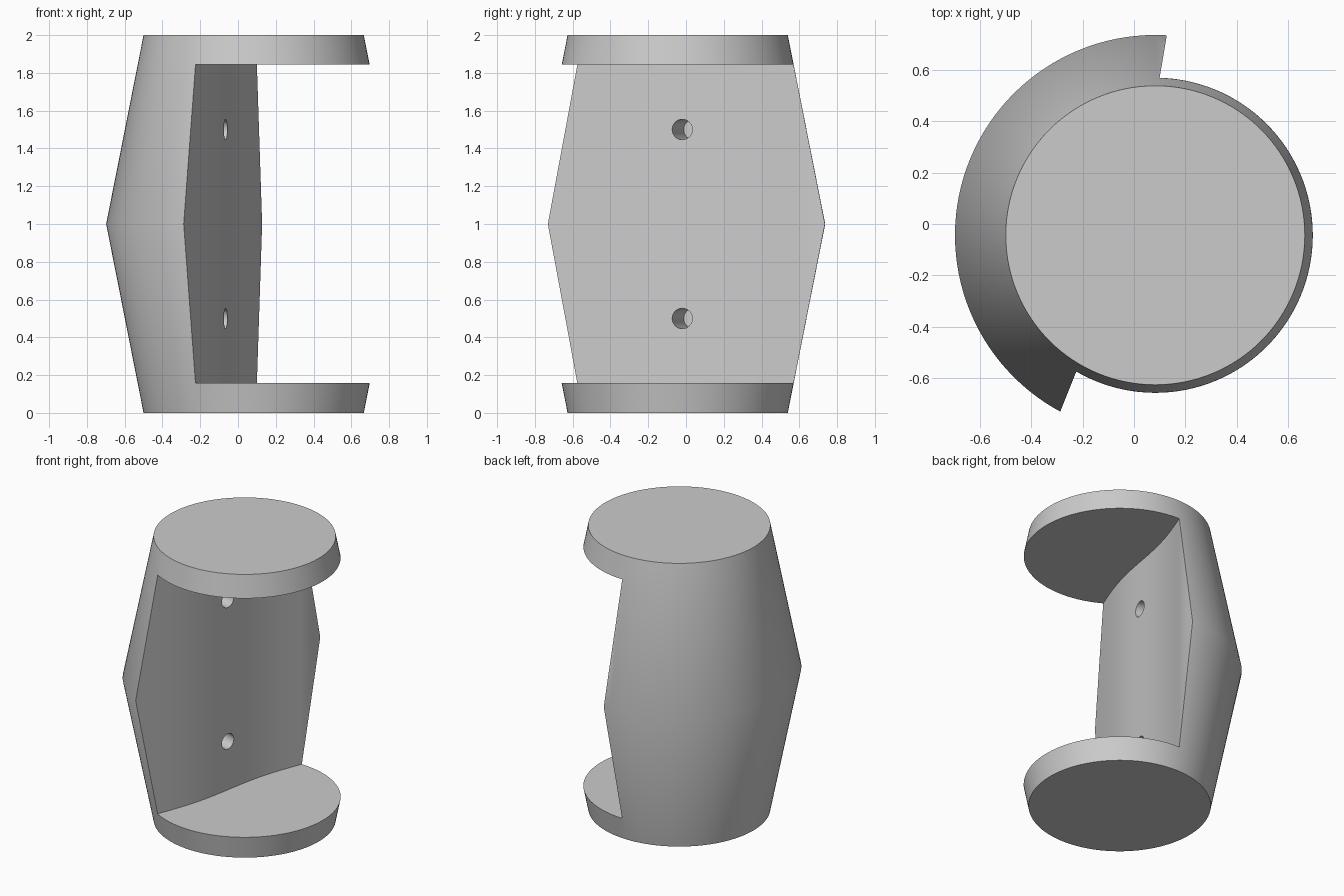
import bpy, bmesh, math
from mathutils import Matrix, Vector

if "Cube" in bpy.data.objects:
    bpy.data.objects.remove(bpy.data.objects["Cube"], do_unlink=True)

CX, CY = 0.083, -0.044          # barrel axis
END_R, MID_R = 0.583, 0.781
CUT_LOW, CUT_HIGH = 0.158, 1.845

grey = bpy.data.materials.new("plain grey")
grey.use_nodes = True
colour = (0.6, 0.6, 0.6, 1)
grey.diffuse_color = colour
grey.node_tree.nodes["Principled BSDF"].inputs["Base Color"].default_value = colour


def make_object(name, bm):
    bmesh.ops.recalc_face_normals(bm, faces=bm.faces)
    mesh = bpy.data.meshes.new(name)
    bm.to_mesh(mesh)
    bm.free()
    mesh.materials.append(grey)
    obj = bpy.data.objects.new(name, mesh)
    bpy.context.collection.objects.link(obj)
    return obj


def subtract(target, cutter):
    mod = target.modifiers.new("cut", "BOOLEAN")
    mod.operation = "DIFFERENCE"
    mod.solver = "EXACT"
    mod.object = cutter
    bpy.context.view_layer.objects.active = target
    bpy.ops.object.modifier_apply(modifier=mod.name)
    bpy.data.objects.remove(cutter, do_unlink=True)


# Barrel: two cones joined at their wide ends
bm = bmesh.new()
count = 128
rings = []
for z, r in ((0, END_R), (1, MID_R), (2, END_R)):
    ring = []
    for i in range(count):
        a = math.tau * i / count
        ring.append(bm.verts.new((CX + r * math.cos(a), CY + r * math.sin(a), z)))
    rings.append(ring)
for low, high in zip(rings, rings[1:]):
    for i in range(count):
        j = (i + 1) % count
        bm.faces.new((low[i], low[j], high[j], high[i]))
bm.faces.new(rings[0])
bm.faces.new(rings[-1])
body = make_object("hollowed_barrel", bm)

# Opening: gently waved wall between the two end discs
front, back = Vector((-0.225, -0.575)), Vector((0.10, 0.57))
path = [front + Vector((-0.16, -0.4))]
steps = 32
for i in range(steps + 1):
    t = i / steps
    p = front.lerp(back, t)
    p.x += 0.02 * math.sin(math.tau * t)
    path.append(p)
path += [back + Vector((0.067, 0.4)), Vector((1.5, 1)), Vector((1.5, -1))]
bm = bmesh.new()
base = bm.faces.new([bm.verts.new((p.x, p.y, CUT_LOW)) for p in path])
extruded = bmesh.ops.extrude_face_region(bm, geom=[base])["geom"]
top = [v for v in extruded if isinstance(v, bmesh.types.BMVert)]
bmesh.ops.translate(bm, verts=top, vec=(0, 0, CUT_HIGH - CUT_LOW))
subtract(body, make_object("opening_cutter", bm))

# Blind peg holes, square to the wall
inward = Vector((-1, 0.284, 0)).normalized()
turn = inward.to_track_quat("Z", "Y").to_matrix().to_4x4()
for z in (0.5, 1.5):
    bm = bmesh.new()
    centre = Vector((-0.065, -0.02, z)) + inward * 0.06
    bmesh.ops.create_cone(bm, cap_ends=True, segments=32, radius1=0.054,
                          radius2=0.054, depth=0.32,
                          matrix=Matrix.Translation(centre) @ turn)
    subtract(body, make_object("hole_cutter", bm))

# Smooth curved walls, crisp rims
bpy.ops.object.select_all(action="DESELECT")
body.select_set(True)
bpy.context.view_layer.objects.active = body
bpy.ops.object.shade_smooth_by_angle(angle=math.radians(30))
